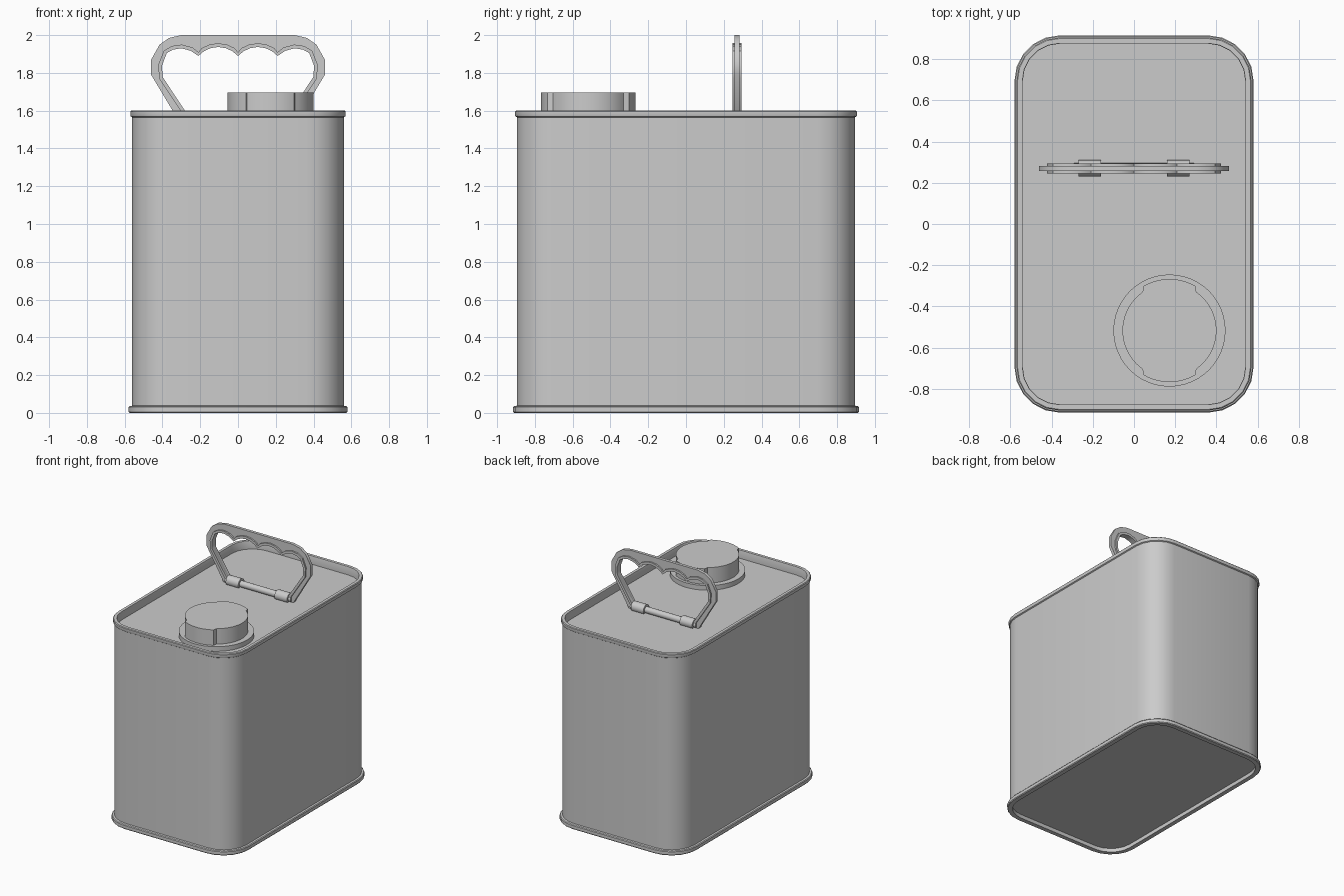
import bpy, bmesh
from math import sin, cos, pi, radians, hypot
from mathutils import Matrix

if "Cube" in bpy.data.objects:
    bpy.data.objects.remove(bpy.data.objects["Cube"])


def finish(name, bm, angle=35):
    bmesh.ops.recalc_face_normals(bm, faces=bm.faces)
    me = bpy.data.meshes.new(name)
    bm.to_mesh(me)
    bm.free()
    ob = bpy.data.objects.new(name, me)
    bpy.context.collection.objects.link(ob)
    bpy.ops.object.select_all(action='DESELECT')
    ob.select_set(True)
    bpy.context.view_layer.objects.active = ob
    bpy.ops.object.shade_smooth_by_angle(angle=radians(angle))
    return ob


def loft(name, rings):
    """Skin a stack of point rings and close both ends."""
    bm = bmesh.new()
    loops = [[bm.verts.new(p) for p in ring] for ring in rings]
    n = len(loops[0])
    for a, b in zip(loops, loops[1:]):
        for i in range(n):
            j = (i + 1) % n
            bm.faces.new((a[i], a[j], b[j], b[i]))
    bm.faces.new(loops[0])
    bm.faces.new(loops[-1])
    return finish(name, bm)


def rounded_rect(o, z, hx=0.56, hy=0.895, r=0.2, seg=5):
    pts = []
    for k, (sx, sy) in enumerate(((1, 1), (-1, 1), (-1, -1), (1, -1))):
        for i in range(seg + 1):
            a = (k + i / seg) * pi / 2
            pts.append((sx * (hx - r) + (r + o) * cos(a),
                        sy * (hy - r) + (r + o) * sin(a), z))
    return pts


def circle(r, z, cx=0.172, cy=-0.517, n=48):
    return [(cx + r * cos(2 * pi * i / n), cy + r * sin(2 * pi * i / n), z) for i in range(n)]


def slab(name, outline, y, thick):
    """Extrude an x-z outline along y, centred on y."""
    bm = bmesh.new()
    f = bm.faces.new([bm.verts.new((x, y - thick / 2, z)) for x, z in outline])
    ext = bmesh.ops.extrude_face_region(bm, geom=[f])
    bmesh.ops.translate(bm, vec=(0, thick, 0),
                        verts=[v for v in ext['geom'] if isinstance(v, bmesh.types.BMVert)])
    return finish(name, bm)


def rod(name, x, length, r, y, z):
    bm = bmesh.new()
    bmesh.ops.create_cone(bm, cap_ends=True, segments=20, radius1=r, radius2=r, depth=length,
                          matrix=Matrix.Translation((x, y, z)) @ Matrix.Rotation(pi / 2, 4, 'Y'))
    return finish(name, bm)


def mirrored(half):
    return half + [(-x, z) for x, z in reversed(half) if abs(x) > 1e-6]


def offset(pts, d):
    """Shift an open polyline to its left by d."""
    out = []
    for i, (x, z) in enumerate(pts):
        a, b = pts[max(i - 1, 0)], pts[min(i + 1, len(pts) - 1)]
        dx, dz = b[0] - a[0], b[1] - a[1]
        l = hypot(dx, dz)
        out.append((x - dz / l * d, z + dx / l * d))
    return out


# can body with seamed rims, recessed top and bottom panels
loft("can_body", [rounded_rect(o, z) for o, z in (
    (-0.02, 0.03), (-0.02, 0), (0.015, 0), (0.02, 0.006), (0.02, 0.03), (0.015, 0.036),
    (0, 0.038), (0, 1.565), (0.008, 1.57), (0.01, 1.575), (0.01, 1.595), (0.005, 1.6),
    (-0.018, 1.6), (-0.02, 1.595), (-0.02, 1.535))])

# filler neck flange
loft("filler_flange", [circle(r, z) for r, z in ((0.272, 1.53), (0.272, 1.572), (0.2, 1.572))])

# screw cap with two raised grip lobes at front and back
N = 72
radii = [0.25 if abs(sin(2 * pi * i / N)) >= cos(radians(30)) - 1e-4 else 0.228 for i in range(N)]
loft("filler_cap", [[(0.172 + r * cos(2 * pi * i / N), -0.517 + r * sin(2 * pi * i / N), z)
                     for i, r in enumerate(radii)] for z in (1.56, 1.695)])

# carrying handle: thin plate plus thicker lip around the finger grips
HY = 0.27
outer = mirrored([(-0.27, 1.53), (-0.31, 1.538), (-0.328, 1.57), (-0.46, 1.79), (-0.46, 1.87),
                  (-0.415, 1.95), (-0.365, 1.985), (-0.30, 2.0)])
inner = mirrored([(-0.27, 1.583), (-0.40, 1.78), (-0.402, 1.84), (-0.377, 1.905), (-0.345, 1.923),
                  (-0.30, 1.93), (-0.25, 1.917), (-0.21, 1.89), (-0.18, 1.915), (-0.145, 1.931),
                  (-0.105, 1.937), (-0.065, 1.931), (-0.03, 1.915), (0, 1.89)])
slab("handle_plate", outer + inner[::-1], HY, 0.024)
slab("handle_lip", offset(inner, 0.02) + inner[::-1], HY, 0.048)

# hinge bar and its two brackets
rod("hinge_bar", 0, 0.58, 0.025, HY, 1.557)
for side, x in (("left", -0.215), ("right", 0.215)):
    rod("hinge_bracket_" + side, x, 0.11, 0.04, HY, 1.557)
